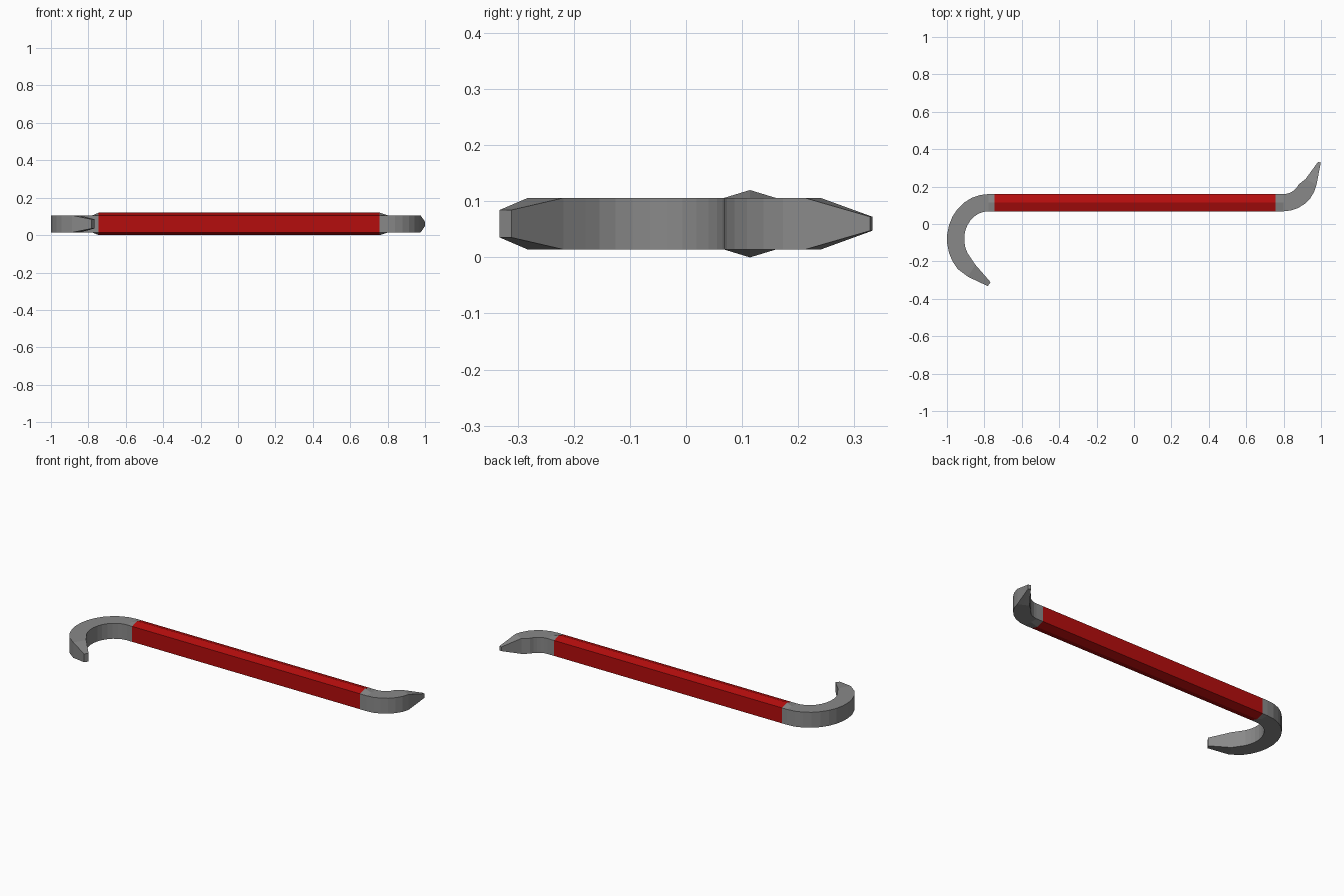
import bpy, bmesh, math

if "Cube" in bpy.data.objects:
    bpy.data.objects.remove(bpy.data.objects["Cube"])

YC, ZC, HW, RIDGE = 0.114, 0.06, 0.046, 0.06


def material(name, rgb):
    m = bpy.data.materials.new(name)
    m.diffuse_color = (*rgb, 1)
    m.use_nodes = True
    m.node_tree.nodes["Principled BSDF"].inputs["Base Color"].default_value = m.diffuse_color
    return m


red = material("red paint", (0.46, 0.004, 0.004))
steel = material("grey steel", (0.25, 0.25, 0.25))


def loft(name, stations, mat):
    """Skin six-sided rings; station = (side a, side b, half height, ridge height)."""
    bm = bmesh.new()
    rings = []
    for (ax, ay), (bx, by), h, r in stations:
        mx, my = (ax + bx) / 2, (ay + by) / 2
        pts = [(ax, ay, -h), (ax, ay, h), (mx, my, r),
               (bx, by, h), (bx, by, -h), (mx, my, -r)]
        rings.append([bm.verts.new((x, y, ZC + z)) for x, y, z in pts])
    for p, q in zip(rings, rings[1:]):
        for i in range(6):
            j = (i + 1) % 6
            bm.faces.new((p[i], p[j], q[j], q[i]))
    bm.faces.new(rings[0])
    bm.faces.new(rings[-1])
    bmesh.ops.recalc_face_normals(bm, faces=bm.faces)
    me = bpy.data.meshes.new(name)
    bm.to_mesh(me)
    bm.free()
    me.materials.append(mat)
    bpy.context.collection.objects.link(bpy.data.objects.new(name, me))


def straight(x, ridge):
    return ((x, YC - HW), (x, YC + HW), HW, ridge)


def arc(cx, cy, rx, ry, start, end, steps, flip):
    """Rectangular stations along an elliptical bend."""
    out = []
    for i in range(steps + 1):
        t = math.radians(start + (end - start) * i / steps)
        c, s = math.cos(t), math.sin(t)
        inner = (cx + (rx - HW) * c, cy + (ry - HW) * s)
        outer = (cx + (rx + HW) * c, cy + (ry + HW) * s)
        a, b = (outer, inner) if flip else (inner, outer)
        out.append((a, b, HW, HW))
    return out


# painted hexagonal shaft
loft("shaft", [straight(-0.745, RIDGE), straight(0.757, RIDGE)], red)

# large hook with tapered chisel tip
hook = [straight(-0.745, RIDGE)]
hook += arc(-0.778, -0.08, 0.176, YC + 0.08, 90, 222, 11, False)
hook += [((-0.848, -0.218), (-0.888, -0.282), HW, HW),
         ((-0.767, -0.311), (-0.782, -0.332), 0.0245, 0.0245)]
loft("large_hook", hook, steel)

# short pry end with tapered tip
pry = [straight(0.757, RIDGE)]
pry += arc(0.80, 0.25, 0.135, 0.25 - YC, -90, -25, 5, True)
pry += [((0.976, 0.212), (0.917, 0.24), HW, HW),
        ((0.999, 0.328), (0.984, 0.332), 0.0125, 0.0125)]
loft("pry_end", pry, steel)
